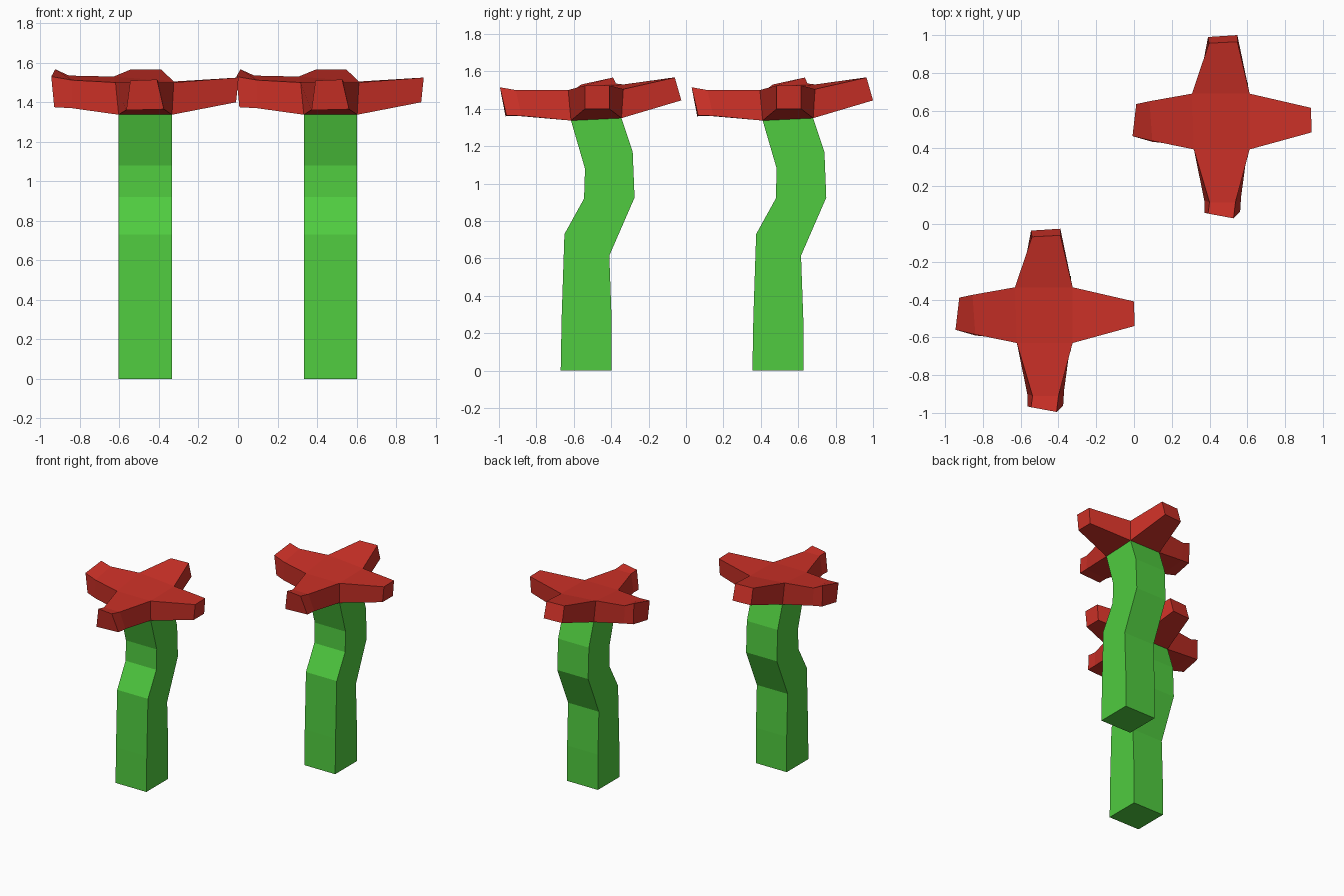
import bpy, bmesh

if "Cube" in bpy.data.objects:
    bpy.data.objects.remove(bpy.data.objects["Cube"])


def material(name, color):
    m = bpy.data.materials.new(name)
    m.diffuse_color = color
    m.use_nodes = True
    m.node_tree.nodes["Principled BSDF"].inputs["Base Color"].default_value = m.diffuse_color
    return m


GREEN = material("stem_green", (0.08, 0.60, 0.05, 1))
RED = material("flower_red", (0.60, 0.03, 0.02, 1))


def finish(bm, name, mat):
    bmesh.ops.recalc_face_normals(bm, faces=bm.faces)
    me = bpy.data.meshes.new(name)
    bm.to_mesh(me)
    bm.free()
    me.materials.append(mat)
    ob = bpy.data.objects.new(name, me)
    bpy.context.collection.objects.link(ob)
    return ob


def bridge(bm, a, b):
    for i in range(len(a)):
        j = (i + 1) % len(a)
        bm.faces.new((a[i], a[j], b[j], b[i]))


# Stem: bent side profile (y, z) extruded across x
PROFILE = [(-.67, 0), (-.665, .28), (-.65, .73), (-.545, .92), (-.54, 1.08), (-.615, 1.337),
           (-.345, 1.35), (-.285, 1.17), (-.275, .925), (-.41, .615), (-.398, .28), (-.398, 0)]


def build_stem(name):
    bm = bmesh.new()
    left, right = ([bm.verts.new((x, y, z)) for y, z in PROFILE] for x in (-.604, -.334))
    bridge(bm, left, right)
    bm.faces.new(left)
    bm.faces.new(right)
    return finish(bm, name, GREEN)


# Flower core corners, in order front-left, front-right, back-right, back-left
CORE_LOW = [(-.604, -.615, 1.337), (-.334, -.615, 1.337), (-.334, -.345, 1.35), (-.604, -.345, 1.35)]
CORE_TOP = [(-.62, -.63, 1.50), (-.325, -.63, 1.50), (-.325, -.335, 1.505), (-.63, -.335, 1.53)]

# Petal rings per core side: low a, low b, top b, top a
PETALS = [
    # front
    [[(-.565, -.90, 1.362), (-.37, -.88, 1.362), (-.40, -.91, 1.50), (-.537, -.91, 1.50)],
     [(-.565, -.965, 1.36), (-.375, -.96, 1.365), (-.41, -.995, 1.515), (-.545, -.97, 1.51)]],
    # right
    [[(-.01, -.54, 1.40), (-.01, -.41, 1.40), (0, -.41, 1.525), (.003, -.54, 1.525)]],
    # back
    [[(-.39, -.025, 1.445), (-.545, -.035, 1.445), (-.54, -.068, 1.567), (-.39, -.06, 1.567)]],
    # left
    [[(-.845, -.38, 1.39), (-.84, -.59, 1.37), (-.84, -.585, 1.512), (-.855, -.375, 1.535)],
     [(-.92, -.39, 1.40), (-.93, -.555, 1.375), (-.945, -.56, 1.53), (-.925, -.39, 1.567)]],
]


def build_flower(name):
    bm = bmesh.new()
    low = [bm.verts.new(p) for p in CORE_LOW]
    top = [bm.verts.new(p) for p in CORE_TOP]
    bm.faces.new(top)
    for i, rings in enumerate(PETALS):
        j = (i + 1) % 4
        prev = [low[i], low[j], top[j], top[i]]
        for ring in rings:
            cur = [bm.verts.new(p) for p in ring]
            bridge(bm, prev, cur)
            prev = cur
        bm.faces.new(prev)
    return finish(bm, name, RED)


# Two identical plants placed diagonally
for label, offset in (("front", (0, 0, 0)), ("back", (.937, 1.025, 0))):
    build_stem(label + "_stem").location = offset
    build_flower(label + "_flower").location = offset
